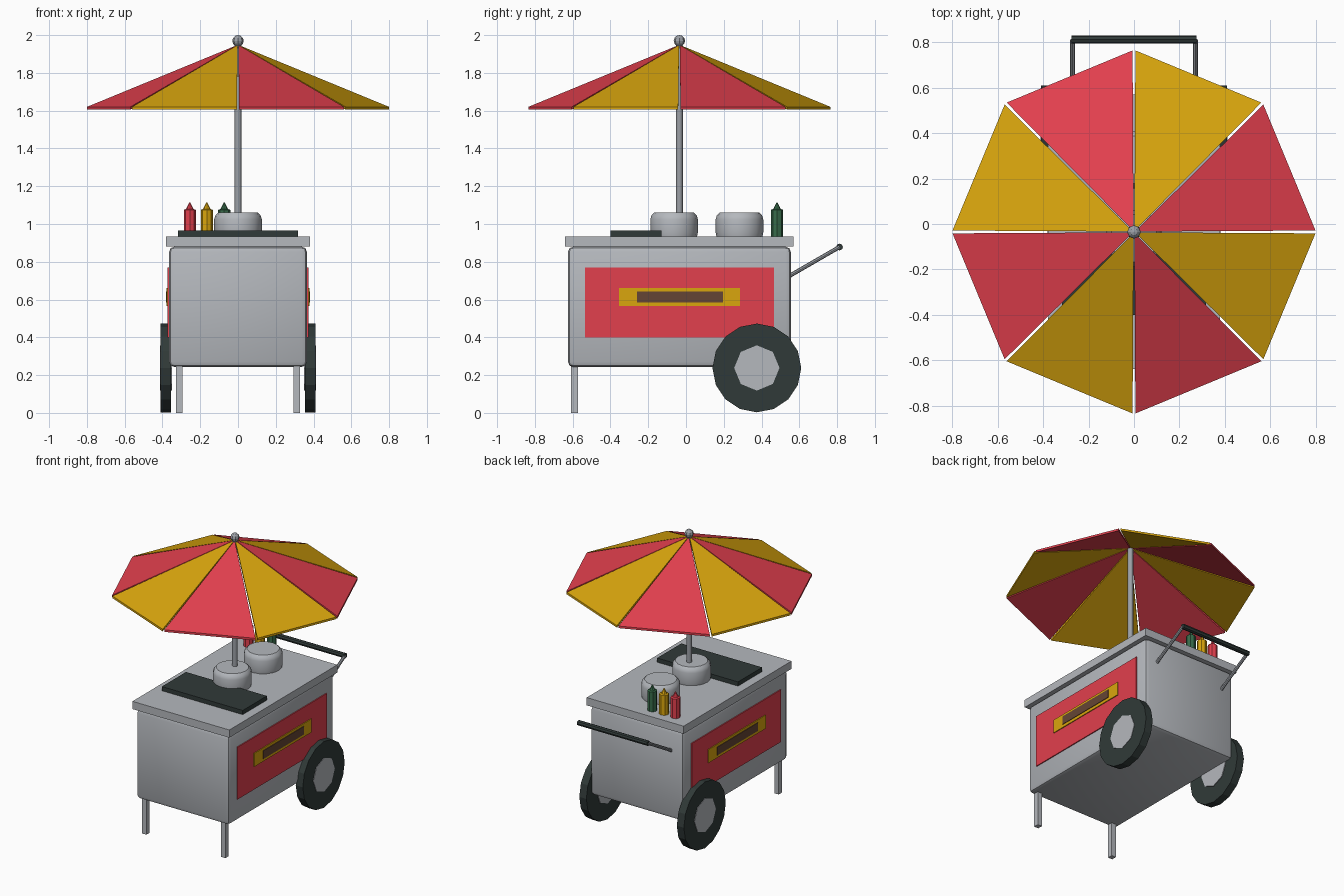
import bpy, bmesh
from math import cos, sin, pi, radians
from mathutils import Vector

cube = bpy.data.objects.get("Cube")
if cube:
    bpy.data.objects.remove(cube)


def material(name, r, g, b):
    m = bpy.data.materials.new(name)
    m.use_nodes = True
    m.diffuse_color = (r, g, b, 1)
    m.node_tree.nodes["Principled BSDF"].inputs["Base Color"].default_value = (r, g, b, 1)
    return m


STEEL = material("brushed steel", 0.46, 0.48, 0.51)
POLE = material("pole metal", 0.33, 0.35, 0.38)
DARK = material("dark rubber", 0.03, 0.042, 0.04)
RED = material("red", 0.76, 0.05, 0.075)
YELLOW = material("mustard yellow", 0.7, 0.38, 0.004)
GREEN = material("relish green", 0.04, 0.15, 0.07)
BROWN = material("sausage brown", 0.13, 0.06, 0.035)
MID_Y = -0.035      # the middle of the cart
TOP_Z = 0.935       # the counter surface


def finish(name, bm, mat, smooth=False):
    bmesh.ops.recalc_face_normals(bm, faces=bm.faces)
    mesh = bpy.data.meshes.new(name)
    bm.to_mesh(mesh)
    bm.free()
    obj = bpy.data.objects.new(name, mesh)
    bpy.context.collection.objects.link(obj)
    mesh.materials.append(mat)
    if smooth:
        bpy.ops.object.select_all(action='DESELECT')
        obj.select_set(True)
        bpy.context.view_layer.objects.active = obj
        bpy.ops.object.shade_smooth_by_angle(angle=radians(35))
    return obj


def box(name, low, high, mat, bevel=0, segments=2):
    bm = bmesh.new()
    bmesh.ops.create_cube(bm, size=1)
    low, high = Vector(low), Vector(high)
    for v in bm.verts:
        v.co = (low + high) / 2 + v.co * (high - low)
    if bevel:
        bmesh.ops.bevel(bm, geom=bm.edges[:], offset=bevel, segments=segments,
                        profile=0.5, affect='EDGES')
    return finish(name, bm, mat, bool(bevel))


def lathe(name, start, axis, profile, sides, mat, smooth=False):
    """Rings of (radius, distance along axis), capped at both ends."""
    bm = bmesh.new()
    turn = Vector(axis).to_track_quat('Z', 'Y')
    rings = []
    for r, d in profile:
        rings.append([bm.verts.new(Vector(start) + turn @ Vector(
            (r * cos(2 * pi * i / sides), r * sin(2 * pi * i / sides), d)))
            for i in range(sides)])
    for a, b in zip(rings, rings[1:]):
        for i in range(sides):
            j = (i + 1) % sides
            bm.faces.new((a[i], a[j], b[j], b[i]))
    bm.faces.new(rings[0])
    bm.faces.new(rings[-1])
    return finish(name, bm, mat, smooth)


def rod(name, a, b, radius, sides, mat):
    d = Vector(b) - Vector(a)
    return lathe(name, a, d, [(radius, 0), (radius, d.length)], sides, mat, sides > 8)


# Cart body and counter
box("cart_body", (-0.365, -0.625, 0.243), (0.365, 0.555, 0.88), STEEL, 0.028)
box("counter_top", (-0.38, -0.64, 0.88), (0.38, 0.57, TOP_Z), STEEL)
box("griddle", (-0.317, -0.4, TOP_Z), (0.317, -0.13, 0.965), DARK)

# Parts found on both sides
for side, s in (("left", 1), ("right", -1)):
    def plate(name, x, y0, y1, z0, z1, mat):
        box(f"{side}_{name}", (min(s * 0.36, s * x), y0, z0),
            (max(s * 0.36, s * x), y1, z1), mat)
    plate("side_panel", 0.372, -0.535, 0.465, 0.4, 0.77, RED)
    plate("sign_bun", 0.378, -0.355, 0.285, 0.565, 0.66, YELLOW)
    plate("sign_sausage", 0.382, -0.26, 0.195, 0.585, 0.643, BROWN)
    box(f"{side}_front_leg", (s * 0.31 - 0.017, -0.608, 0),
        (s * 0.31 + 0.017, -0.572, 0.25), STEEL)
    lathe(f"{side}_tyre", (s * 0.355, 0.375, 0.238), (s, 0, 0),
          [(0.235, 0), (0.235, 0.055)], 16, DARK)
    lathe(f"{side}_hub", (s * 0.35, 0.375, 0.238), (s, 0, 0),
          [(0.12, 0), (0.12, 0.063)], 8, STEEL)
    rod(f"{side}_handle_arm", (s * 0.27, 0.53, 0.715), (s * 0.27, 0.812, 0.878),
        0.011, 8, POLE)
rod("handle_grip", (-0.275, 0.813, 0.878), (0.275, 0.813, 0.878), 0.018, 8, DARK)

# Pots on the counter
for name, y in (("front_pot", -0.063), ("back_pot", 0.283)):
    lathe(name, (0, y, TOP_Z), (0, 0, 1),
          [(0.122, 0), (0.126, 0.02), (0.126, 0.09), (0.12, 0.11), (0.105, 0.125)],
          16, STEEL, True)

# Sauce bottles
for name, x, mat in (("ketchup_bottle", -0.255, RED), ("mustard_bottle", -0.165, YELLOW),
                     ("relish_bottle", -0.073, GREEN)):
    lathe(name, (x, 0.482, TOP_Z), (0, 0, 1),
          [(0.032, 0), (0.032, 0.14), (0.02, 0.144), (0.002, 0.18)], 8, mat)

# Umbrella pole, finial and eight separate canopy panels
rod("umbrella_pole", (0, MID_Y, 0.93), (0, MID_Y, 1.945), 0.018, 12, POLE)
bm = bmesh.new()
bmesh.ops.create_uvsphere(bm, u_segments=8, v_segments=6, radius=0.03)
bmesh.ops.translate(bm, verts=bm.verts, vec=(0, MID_Y, 1.97))
finish("finial", bm, POLE)
for k in range(8):
    a0, a1 = radians(45 * k + 0.45), radians(45 * k + 44.55)
    bm = bmesh.new()
    upper, lower = [[bm.verts.new((r * cos(a), MID_Y + r * sin(a), z - drop))
                     for r, a, z in ((0.005, (a0 + a1) / 2, 1.947),
                                     (0.8, a0, 1.62), (0.8, a1, 1.62))]
                    for drop in (0, 0.015)]
    bm.faces.new(upper)
    bm.faces.new(lower)
    for i in range(3):
        j = (i + 1) % 3
        bm.faces.new((upper[i], upper[j], lower[j], lower[i]))
    finish(f"canopy_panel_{k + 1}", bm, YELLOW if k % 2 else RED)
